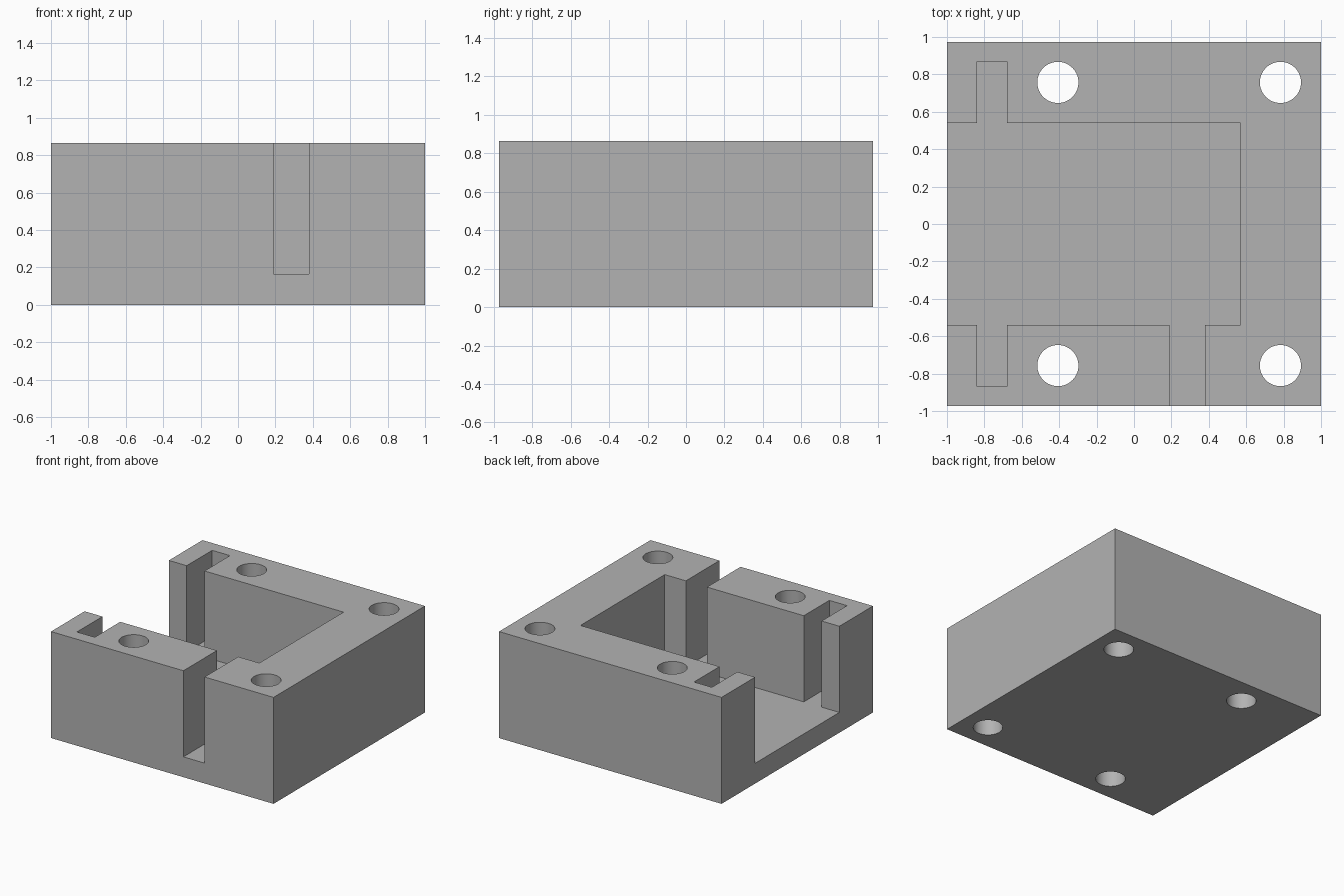
import bpy, bmesh, math
from mathutils import Matrix, Vector

default = bpy.data.objects.get("Cube")
if default:
    bpy.data.objects.remove(default, do_unlink=True)

HALF_Y, HEIGHT, FLOOR = 0.972, 0.865, 0.165
POCKET_Y, GROOVE_Y = 0.541, 0.868
TOP = HEIGHT + 0.2

grey = bpy.data.materials.new("plain grey")
grey.use_nodes = True
colour = (0.45, 0.45, 0.45, 1)
grey.diffuse_color = colour
grey.node_tree.nodes["Principled BSDF"].inputs["Base Color"].default_value = colour


def make_object(name, bm):
    bmesh.ops.recalc_face_normals(bm, faces=bm.faces)
    mesh = bpy.data.meshes.new(name)
    bm.to_mesh(mesh)
    bm.free()
    mesh.materials.append(grey)
    obj = bpy.data.objects.new(name, mesh)
    bpy.context.collection.objects.link(obj)
    return obj


def add_prism(bm, outline, bottom, top):
    face = bm.faces.new([bm.verts.new((x, y, bottom)) for x, y in outline])
    raised = bmesh.ops.extrude_face_region(bm, geom=[face])["geom"]
    verts = [v for v in raised if isinstance(v, bmesh.types.BMVert)]
    bmesh.ops.translate(bm, verts=verts, vec=Vector((0, 0, top - bottom)))


# Solid block
bm = bmesh.new()
add_prism(bm, [(-1, -HALF_Y), (1, -HALF_Y), (1, HALF_Y), (-1, HALF_Y)], 0, HEIGHT)
block = make_object("housing_block", bm)

# Pocket open to one side, with two panel grooves and a front slot
groove = [(-1.2, POCKET_Y), (-0.84, POCKET_Y), (-0.84, GROOVE_Y),
          (-0.68, GROOVE_Y), (-0.68, POCKET_Y)]
slot = [(0.19, -POCKET_Y), (0.19, -1.2), (0.38, -1.2), (0.38, -POCKET_Y)]
outline = [(x, -y) for x, y in groove] + slot
outline += [(0.57, -POCKET_Y), (0.57, POCKET_Y)] + groove[::-1]
bm = bmesh.new()
add_prism(bm, outline, FLOOR, TOP)

# Four through holes
for x in (-0.407, 0.783):
    for y in (-0.757, 0.757):
        bmesh.ops.create_cone(bm, cap_ends=True, segments=64, radius1=0.11,
                              radius2=0.11, depth=2 * TOP,
                              matrix=Matrix.Translation((x, y, HEIGHT / 2)))
cutter = make_object("pocket_and_hole_cutter", bm)
cutter.hide_render = True

# Cut the block, bake the result and drop the cutter
cut = block.modifiers.new("cut", 'BOOLEAN')
cut.operation = 'DIFFERENCE'
cut.solver = 'EXACT'
cut.object = cutter
bpy.context.view_layer.update()
depsgraph = bpy.context.evaluated_depsgraph_get()
result = bpy.data.meshes.new_from_object(block.evaluated_get(depsgraph))
block.modifiers.clear()
block.data = result
bpy.data.objects.remove(cutter, do_unlink=True)

# Smooth hole walls, crisp edges elsewhere
bpy.ops.object.select_all(action='DESELECT')
block.select_set(True)
bpy.context.view_layer.objects.active = block
bpy.ops.object.shade_smooth_by_angle(angle=math.radians(30))
